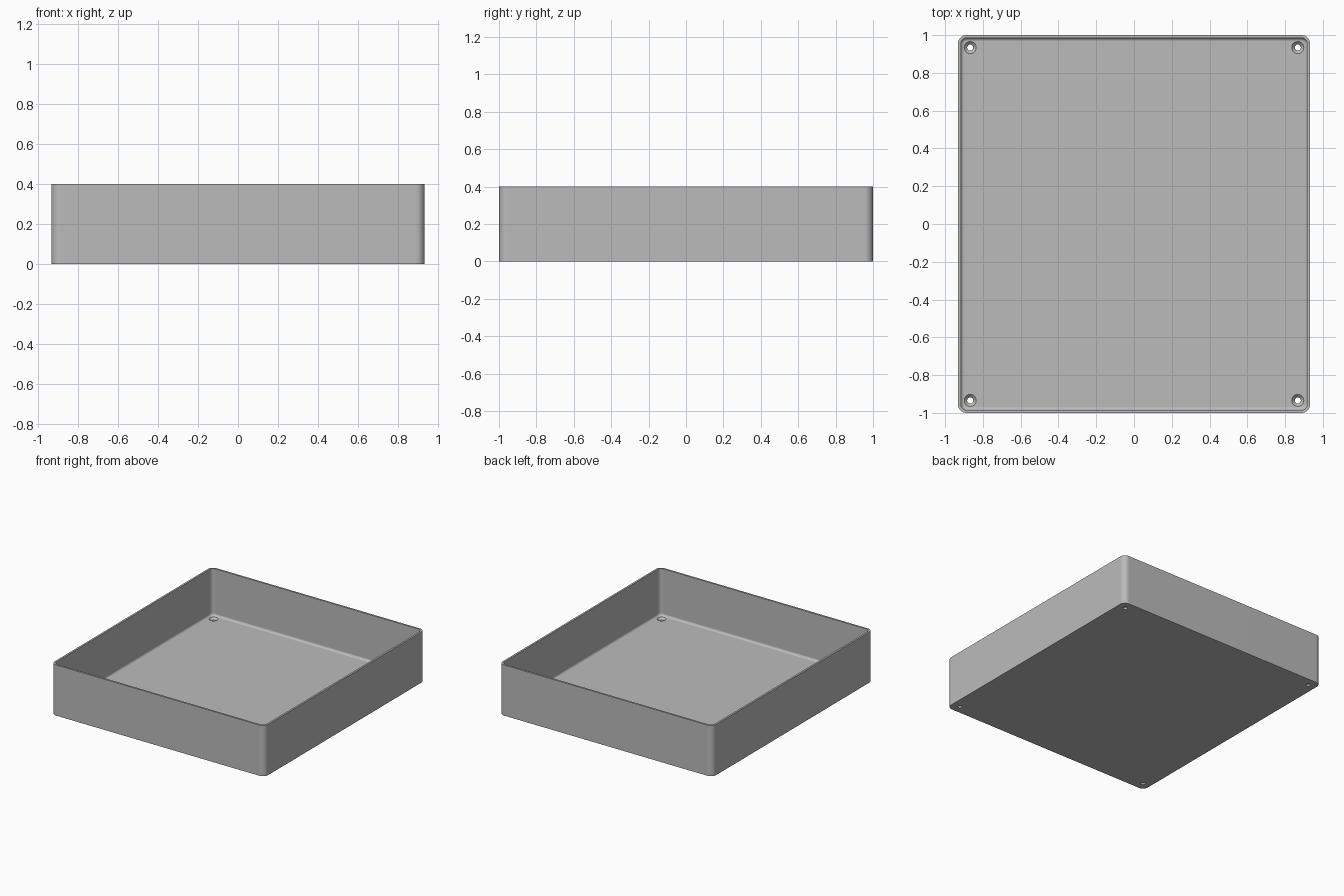
import bpy, bmesh, math

cube = bpy.data.objects.get("Cube")
if cube:
    bpy.data.objects.remove(cube)

HALF_X, HALF_Y, HEIGHT = 0.932, 1.0, 0.4
WALL, FLOOR, FILLET, CORNER = 0.015, 0.03, 0.018, 0.045
HOLE_X, HOLE_Y, HOLE_R, SINK_R = 0.867, 0.934, 0.016, 0.032

# Colour
grey = bpy.data.materials.new("plain_grey")
grey.use_nodes = True
colour = (0.5, 0.5, 0.5, 1)
grey.diffuse_color = colour
grey.node_tree.nodes["Principled BSDF"].inputs["Base Color"].default_value = colour


def rounded_ring(inset, z, steps=8):
    """Rounded rectangle, drawn in by inset."""
    radius = max(CORNER - inset, 0.01)
    cx, cy = HALF_X - inset - radius, HALF_Y - inset - radius
    points = []
    for quarter, (sx, sy) in enumerate([(1, 1), (-1, 1), (-1, -1), (1, -1)]):
        for i in range(steps + 1):
            a = (quarter + i / steps) * math.pi / 2
            points.append((sx * cx + radius * math.cos(a),
                           sy * cy + radius * math.sin(a), z))
    return points


def round_ring(x, y, radius, z, sides=32):
    turn = 2 * math.pi / sides
    return [(x + radius * math.cos(i * turn), y + radius * math.sin(i * turn), z)
            for i in range(sides)]


def skin(name, rings):
    """Closed solid through a stack of rings, capped at both ends."""
    bm = bmesh.new()
    loops = [[bm.verts.new(p) for p in ring] for ring in rings]
    for low, high in zip(loops, loops[1:]):
        n = len(low)
        for i in range(n):
            j = (i + 1) % n
            bm.faces.new((low[i], low[j], high[j], high[i]))
    bm.faces.new(loops[0][::-1])
    bm.faces.new(loops[-1])
    bmesh.ops.recalc_face_normals(bm, faces=bm.faces)
    mesh = bpy.data.meshes.new(name)
    bm.to_mesh(mesh)
    bm.free()
    mesh.materials.append(grey)
    obj = bpy.data.objects.new(name, mesh)
    bpy.context.collection.objects.link(obj)
    return obj


# Open tray: outer wall, rim, inner wall, filleted floor
profile = [(0, 0), (0, HEIGHT), (WALL, HEIGHT)]
for i in range(7):
    a = i / 6 * math.pi / 2
    profile.append((WALL + FILLET * (1 - math.cos(a)),
                    FLOOR + FILLET * (1 - math.sin(a))))
tray = skin("tray", [rounded_ring(inset, z) for inset, z in profile])
bpy.context.view_layer.objects.active = tray
tray.select_set(True)

# Countersunk screw holes in the four corners
for sx in (-1, 1):
    for sy in (-1, 1):
        x, y = sx * HOLE_X, sy * HOLE_Y
        shape = [(HOLE_R, -0.02), (HOLE_R, 0.014), (SINK_R, FLOOR), (SINK_R, 0.06)]
        cutter = skin("hole_cutter", [round_ring(x, y, r, z) for r, z in shape])
        cutter.hide_render = True
        cut = tray.modifiers.new("screw_hole", 'BOOLEAN')
        cut.operation, cut.solver, cut.object = 'DIFFERENCE', 'EXACT', cutter
        bpy.ops.object.modifier_apply(modifier=cut.name)
        bpy.data.objects.remove(cutter)

# Smooth curves, crisp edges
bpy.ops.object.shade_smooth_by_angle(angle=math.radians(35))
weighted = tray.modifiers.new("flat_faces", 'WEIGHTED_NORMAL')
weighted.keep_sharp = True
